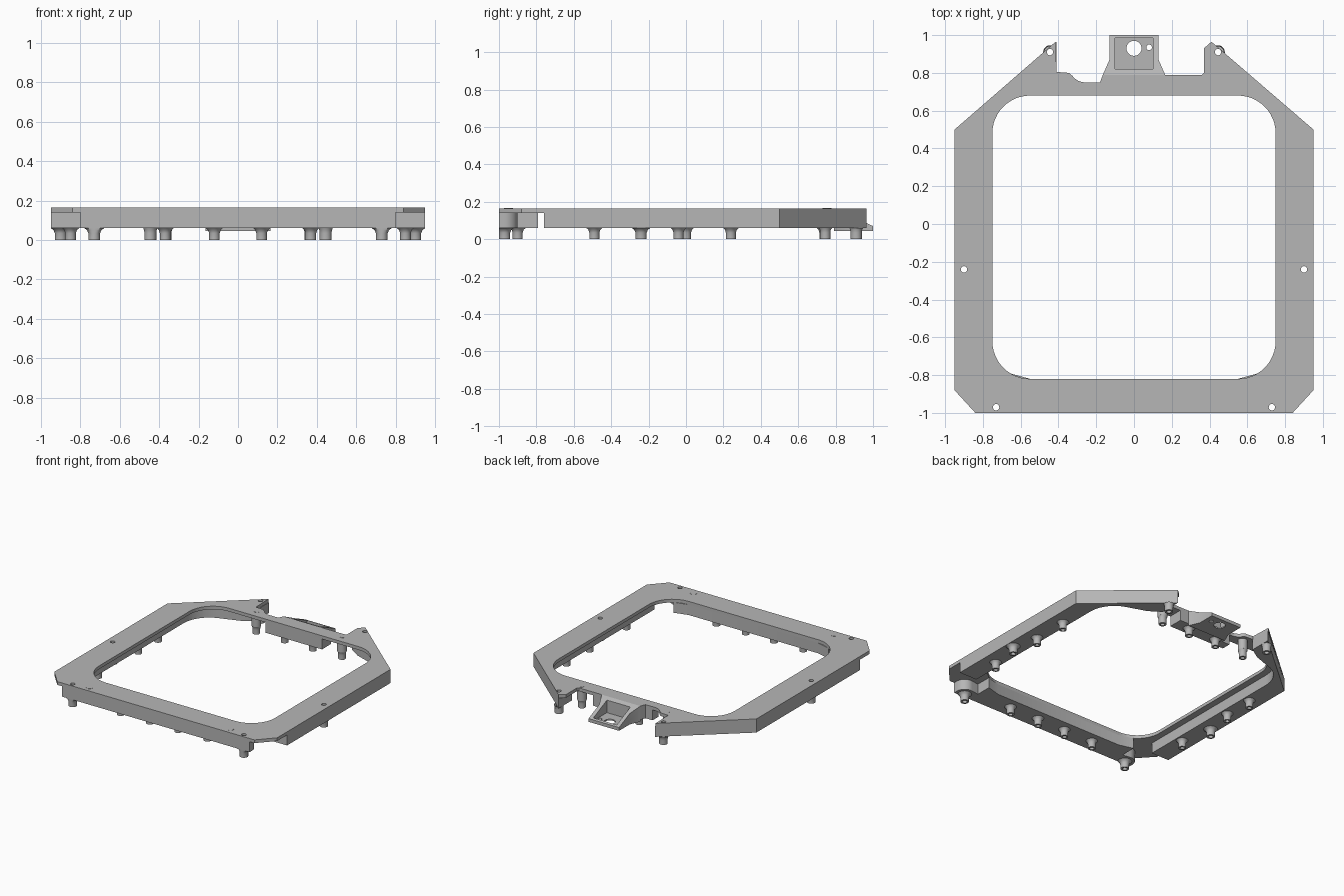
import bpy, bmesh, math

cube = bpy.data.objects.get("Cube")
if cube:
    bpy.data.objects.remove(cube, do_unlink=True)

grey = bpy.data.materials.new("satin_grey")
grey.use_nodes = True
COLOUR = (0.47, 0.47, 0.47, 1)
grey.diffuse_color = COLOUR
grey.node_tree.nodes["Principled BSDF"].inputs["Base Color"].default_value = COLOUR

# main heights
FOOT, DECK, TOP = 0.06, 0.14, 0.165


def finish(name, mesh):
    mesh.materials.clear()
    mesh.materials.append(grey)
    obj = bpy.data.objects.new(name, mesh)
    bpy.context.collection.objects.link(obj)
    bpy.context.view_layer.objects.active = obj
    for o in bpy.context.selected_objects:
        o.select_set(False)
    obj.select_set(True)
    bpy.ops.object.shade_smooth_by_angle(angle=math.radians(35))
    return obj


def arc(cx, cy, r, a0=0, a1=360, n=24):
    """Points on an arc; a full circle leaves out the repeated end."""
    last = n if abs(a1 - a0) == 360 else n + 1
    angles = [math.radians(a0 + (a1 - a0) * i / n) for i in range(last)]
    return [(cx + r * math.cos(a), cy + r * math.sin(a)) for a in angles]


def prism(name, loops, z0, z1, top_rule=None):
    """Upright solid from an outline and holes, with an optional top height rule."""
    curve = bpy.data.curves.new(name, 'CURVE')
    curve.dimensions = '2D'
    curve.fill_mode = 'BOTH'
    curve.extrude = (z1 - z0) / 2
    for loop in loops:
        spline = curve.splines.new('POLY')
        spline.points.add(len(loop) - 1)
        for p, (x, y) in zip(spline.points, loop):
            p.co = (x, y, 0, 1)
        spline.use_cyclic_u = True
    temp = bpy.data.objects.new(name + "_outline", curve)
    bpy.context.collection.objects.link(temp)
    bpy.context.view_layer.update()
    mesh = bpy.data.meshes.new_from_object(
        temp.evaluated_get(bpy.context.evaluated_depsgraph_get()))
    bpy.data.objects.remove(temp, do_unlink=True)
    bm = bmesh.new()
    bm.from_mesh(mesh)
    bmesh.ops.remove_doubles(bm, verts=bm.verts, dist=0.0001)
    for v in bm.verts:
        if v.co.z > 0:
            v.co.z = top_rule(v.co.y) if top_rule else z1
        else:
            v.co.z = z0
    bmesh.ops.recalc_face_normals(bm, faces=bm.faces)
    bm.to_mesh(mesh)
    bm.free()
    return finish(name, mesh)


def foot(name, x, y, r=0.027, flare=0.042, bore=0.015):
    """Turned foot with a flared root and a bored end, trimmed to the frame sides."""
    profile = [(bore, FOOT), (bore, 0), (r, 0), (r, 0.035),
               (r + (flare - r) * 0.3, 0.05), (flare, FOOT)]
    bm = bmesh.new()
    n = 20
    rings = [[bm.verts.new((max(-0.95, min(0.95, px)), max(-1, py), z))
              for px, py in arc(x, y, rad, n=n)] for rad, z in profile]
    for a, b in zip(rings, rings[1:]):
        for i in range(n):
            j = (i + 1) % n
            bm.faces.new((a[i], a[j], b[j], b[i]))
    bmesh.ops.recalc_face_normals(bm, faces=bm.faces)
    mesh = bpy.data.meshes.new(name)
    bm.to_mesh(mesh)
    bm.free()
    finish(name, mesh)


def flip(points):
    return [(-x, y) for x, y in points]


# top plate with rounded opening and screw holes
outline = [(0.84, -1), (0.95, -0.88), (0.95, 0.5), (0.41, 0.965), (0.37, 0.93),
           (0.37, 0.8), (0.36, 0.79), (0.165, 0.79), (-0.165, 0.79), (-0.18, 0.75)]
outline += arc(-0.26, 0.83, 0.08, 270, 215, 8)
outline += [(-0.345, 0.8), (-0.41, 0.805), (-0.415, 0.965),
            (-0.95, 0.5), (-0.95, -0.88), (-0.84, -1)]
opening = (arc(0.55, 0.48, 0.2, 0, 90, 12) + arc(-0.55, 0.48, 0.2, 90, 180, 12)
           + arc(-0.55, -0.62, 0.2, 180, 270, 12) + arc(0.55, -0.62, 0.2, 270, 360, 12))
screws = [(s * x, y) for s in (1, -1) for x, y in ((0.445, 0.91), (0.9, -0.24), (0.73, -0.97))]
holes = [arc(x, y, 0.017, n=16) for x, y in screws]
prism("top_plate", [outline, opening] + holes, DECK, TOP)

# front rail, with a round boss at each end
half = [(0.55, -0.82), (0.66, -0.79), (0.66, -0.91)]
half += arc(0.73, -0.97, 0.07, 100, 0, 10) + [(0.8, -1)]
front_holes = [arc(s * 0.73, -0.97, 0.017, n=16) for s in (1, -1)]
prism("front_rail", [half + flip(half)[::-1]] + front_holes, FOOT, DECK)

# side rails running into the slanted back arms
rail = [(0.8, -0.76), (0.95, -0.76), (0.95, 0.5), (0.41, 0.965), (0.41, 0.8),
        (0.5, 0.74)] + arc(0.58, 0.48, 0.22, 75, 0, 10)
rail_holes = [arc(0.445, 0.91, 0.017, n=16), arc(0.9, -0.24, 0.017, n=16)]
for side, turn in (("left", list), ("right", flip)):
    prism(side + "_rail", [turn(p) for p in [rail] + rail_holes], FOOT, DECK)

# back rail block below the tab
prism("back_rail", [[(-0.24, 0.68), (0.24, 0.68), (0.24, 0.79), (-0.165, 0.79),
                     (-0.18, 0.75), (-0.24, 0.75)]], FOOT, DECK)

# sloped tab with a pocket and a drilled floor
tab = [(-0.165, 0.79), (-0.13, 0.87), (-0.13, 1), (0.13, 1), (0.13, 0.87), (0.165, 0.79)]
pocket = [(-0.1, 0.82), (-0.1, 0.985), (0.1, 0.985), (0.1, 0.82)]
prism("tab_walls", [tab, pocket], 0.045, TOP,
      lambda y: TOP - max(0, y - 0.79) * 0.45)
prism("tab_floor", [pocket, arc(0, 0.93, 0.04), arc(0.08, 0.935, 0.015, n=16)], 0.045, 0.055)

# flush pins in the top
for x, y in ((0.365, 0.755), (0.6, -0.95)):
    for s in (1, -1):
        prism("flush_pin", [arc(s * x, y, 0.024)], TOP - 0.01, TOP + 0.001)

# long back posts
for s in (1, -1):
    prism("back_post", [arc(s * 0.365, 0.745, 0.034)], FOOT, DECK)

# feet
for x, y in screws:
    foot("screw_foot", x, y, 0.03, 0.036 if y > 0.5 else 0.05, 0.017)
for s in (1, -1):
    for x, y in ((0.12, -0.9), (0.37, -0.9), (0.12, 0.74), (0.365, 0.745),
                 (0.85, -0.49), (0.85, 0.24)):
        foot("foot", s * x, y, flare=0.034 if x == 0.365 else 0.042)
foot("left_middle_foot", 0.85, -0.04)
foot("right_middle_foot", -0.85, 0)
